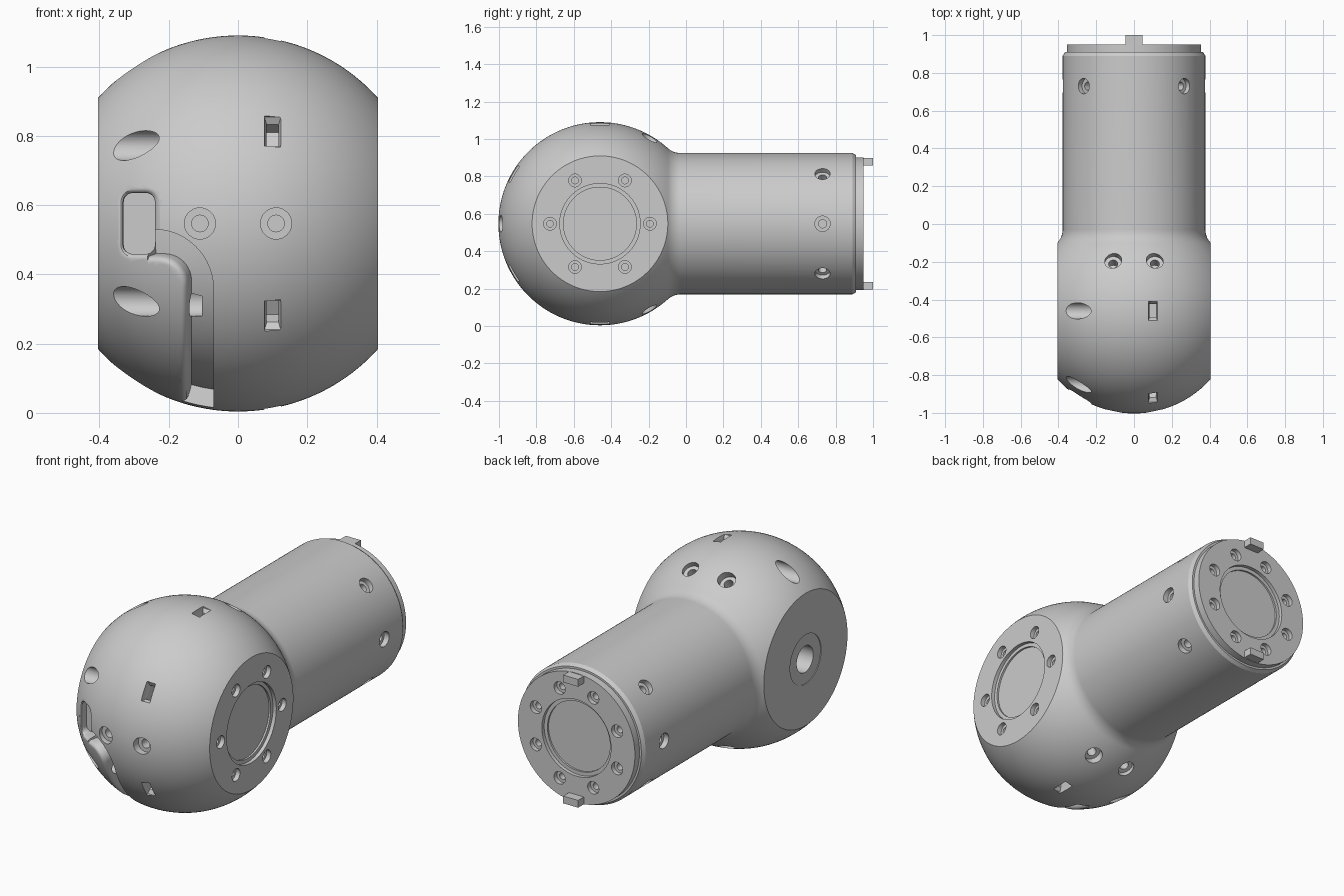
import bpy, bmesh
from math import sin, cos, tau, pi, radians, sqrt, asin
from mathutils import Vector

if "Cube" in bpy.data.objects:
    bpy.data.objects.remove(bpy.data.objects["Cube"])

C = Vector((0, -0.46, 0.547))      # ball centre; the barrel axis runs along y through it
BALL, BARREL, FLAT = 0.543, 0.378, 0.404


def loft(bm, rings):
    """Bridge closed rings of points and cap both ends."""
    vs = [[bm.verts.new(p) for p in ring] for ring in rings]
    faces = [bm.faces.new(vs[0]), bm.faces.new(vs[-1])]
    for a, b in zip(vs, vs[1:]):
        n = len(a)
        for i in range(n):
            faces.append(bm.faces.new((a[i], a[(i + 1) % n], b[(i + 1) % n], b[i])))
    bmesh.ops.recalc_face_normals(bm, faces=faces)


def to_object(bm, name):
    me = bpy.data.meshes.new(name)
    bm.to_mesh(me)
    bm.free()
    ob = bpy.data.objects.new(name, me)
    bpy.context.collection.objects.link(ob)
    return ob


def activate(ob):
    bpy.ops.object.select_all(action='DESELECT')
    ob.select_set(True)
    bpy.context.view_layer.objects.active = ob


def cut(ob, cutter):
    cutter.hide_render = True
    mod = ob.modifiers.new("cut", 'BOOLEAN')
    mod.operation, mod.solver, mod.object = 'DIFFERENCE', 'EXACT', cutter
    activate(ob)
    bpy.ops.object.modifier_apply(modifier=mod.name)
    bpy.data.objects.remove(cutter)


def lathe(bm, profile, origin, axis, n):
    """Revolve (radius, distance) pairs around an axis."""
    q = Vector(axis).to_track_quat('Z', 'Y')
    loft(bm, [[Vector(origin) + q @ Vector((r * cos(tau * i / n), r * sin(tau * i / n), h))
               for i in range(n)] for r, h in profile])


def bore(bm, origin, inward, steps, n=32):
    """Stepped round hole; steps are (radius, depth)."""
    profile, last = [], -0.1
    for r, d in steps:
        profile += [(r, last), (r, d)]
        last = d
    lathe(bm, profile, origin, inward, n)


def spoke(deg):
    """Direction in the yz plane, 0 = back, 90 = up."""
    return Vector((0, cos(radians(deg)), sin(radians(deg))))


# Body: ball, filleted neck and barrel as one revolved profile
FIL = 0.1
off = sqrt((BALL + FIL) ** 2 - (BARREL + FIL) ** 2)
a_end = pi - asin((BARREL + FIL) / (BALL + FIL))
profile = [(BALL * sin(a), -BALL * cos(a)) for a in
           (0.01 + (a_end - 0.01) * i / 72 for i in range(73))]
for i in range(1, 11):
    a = (a_end - pi / 2) * (1 - i / 10)
    b = pi - a_end
    b = (pi / 2 - b) * (1 - i / 10)
    profile.append((BARREL + FIL - FIL * cos(b), off - FIL * sin(b)))
profile += [(BARREL, 1.35), (0.366, 1.37), (0.355, 1.37), (0.355, 1.41)]
bm = bmesh.new()
lathe(bm, profile, C, (0, 1, 0), 144)

# Flat faces on both sides of the ball
for s in (-1, 1):
    bmesh.ops.bisect_plane(bm, geom=bm.verts[:] + bm.edges[:] + bm.faces[:],
                           plane_co=(s * FLAT, 0, 0), plane_no=(s, 0, 0), clear_outer=True)
    bmesh.ops.holes_fill(bm, edges=[e for e in bm.edges if e.is_boundary], sides=0)
bmesh.ops.recalc_face_normals(bm, faces=bm.faces[:])
body = to_object(bm, "joint_body")

# All round holes and rectangular slots
bm = bmesh.new()
screw = [(0.034, 0.025), (0.018, 0.07)]
right = C + Vector((FLAT, 0, 0))
end = Vector((0, 0.95, C.z))
bore(bm, right, (-1, 0, 0), [(0.215, 0.02), (0.195, 0.03)], 64)
for k in range(6):
    bore(bm, right + spoke(60 * k) * 0.267, (-1, 0, 0), screw)
bore(bm, end, (0, -1, 0), [(0.21, 0.02), (0.19, 0.03)], 64)
for k in range(8):
    a = radians(22.5 + 45 * k)
    bore(bm, end + Vector((cos(a), 0, sin(a))) * 0.267, (0, -1, 0), screw)
bore(bm, C - Vector((FLAT, 0, 0)), (1, 0, 0), [(0.135, 0.004), (0.072, 0.1)], 48)
for deg in (0, 45, 135, 180, 225, 315):
    d = Vector((cos(radians(deg)), 0, sin(radians(deg))))
    bore(bm, Vector((0, 0.73, C.z)) + d * BARREL, -d, [(0.041, 0.03), (0.022, 0.08)])
for deg in (60, 180, 300):
    for x in (-0.11, 0.11):
        bore(bm, C + spoke(deg) * 0.532 + Vector((x, 0, 0)), -spoke(deg),
             [(0.045, 0.035), (0.024, 0.09)])
for deg in (90, 150, 210, 270):
    d, t = spoke(deg), spoke(deg + 90)
    bore(bm, C + d * 0.45 - Vector((FLAT, 0, 0)), (1, 0, 0), [(0.043, 0.3)], 40)
    o = C + Vector((0.1, 0, 0))
    loft(bm, [[o + d * (0.533 - h) + t * (v * l / 2) + Vector((u * w / 2, 0, 0))
               for u, v in ((-1, -1), (1, -1), (1, 1), (-1, 1))]
              for w, l, h in ((0.047, 0.1, -0.1), (0.047, 0.1, 0.006),
                              (0.034, 0.072, 0.025), (0.034, 0.072, 0.07))])
cut(body, to_object(bm, "hole_cutter"))

# Rounded connector pocket with a soft rim
def rounded_rect(hw, hh, r):
    return [(sx * (hw - r) + r * cos(a), sz * (hh - r) + r * sin(a))
            for k, (sx, sz) in enumerate(((1, 1), (-1, 1), (-1, -1), (1, -1)))
            for a in (pi / 2 * (k + j / 8) for j in range(9))]

def pocket_ring(grow, rad=None, y=0):
    ring = []
    for x, z in rounded_rect(0.045 + grow, 0.088 + grow, 0.026 + grow):
        x, z = x - 0.285, z
        yy = -sqrt(rad ** 2 - x * x - z * z) if rad else y
        ring.append(C + Vector((x, yy, z)))
    return ring

bm = bmesh.new()
loft(bm, [pocket_ring(0, y=-0.38), pocket_ring(0, 0.53), pocket_ring(0.003, 0.536),
          pocket_ring(0.008, 0.541), pocket_ring(0.015, 0.544), pocket_ring(0.015, y=-0.7)])
cut(body, to_object(bm, "pocket_cutter"))

# Cable channel: cross-section swept over the ball, from pocket round to the underside
flat_path = [(-0.265, 0.13 - 0.187)]
flat_path += [(-0.24 + 0.13 * sin(a), -0.187 + 0.13 * cos(a))
              for a in (pi / 2 * i / 16 for i in range(17))]
path = [Vector((x, -sqrt(BALL ** 2 - x * x - z * z), z)) for x, z in flat_path]
rho = sqrt(BALL ** 2 - 0.11 ** 2)
a0, a1 = asin(0.187 / rho), radians(81)
path += [Vector((-0.11, -rho * cos(a), -rho * sin(a)))
         for a in (a0 + (a1 - a0) * i / 32 for i in range(1, 33))]
section = [(0.04, 0.49), (0.04, 0.58), (-0.058, 0.58), (-0.058, 0.5445),
           (-0.049, 0.541), (-0.043, 0.535), (-0.04, 0.525), (-0.04, 0.49), (0, 0.49)]
rings = []
for i, p in enumerate(path):
    t = path[min(i + 1, len(path) - 1)] - path[max(i - 1, 0)]
    side = p.cross(t).normalized()
    rings.append([C + (p + side * o).normalized() * r for o, r in section])
bm = bmesh.new()
loft(bm, rings)
cut(body, to_object(bm, "channel_cutter"))

# Locating tabs on the barrel end
parts = [body]
for s, name in ((1, "upper_tab"), (-1, "lower_tab")):
    bm = bmesh.new()
    loft(bm, [[(x, y, C.z + s * z) for x, z in
               ((-0.045, 0.312), (0.045, 0.312), (0.045, 0.352), (-0.045, 0.352))]
              for y in (0.94, 1.0)])
    parts.append(to_object(bm, name))

for ob in parts:
    activate(ob)
    bpy.ops.object.shade_smooth_by_angle(angle=radians(30))
